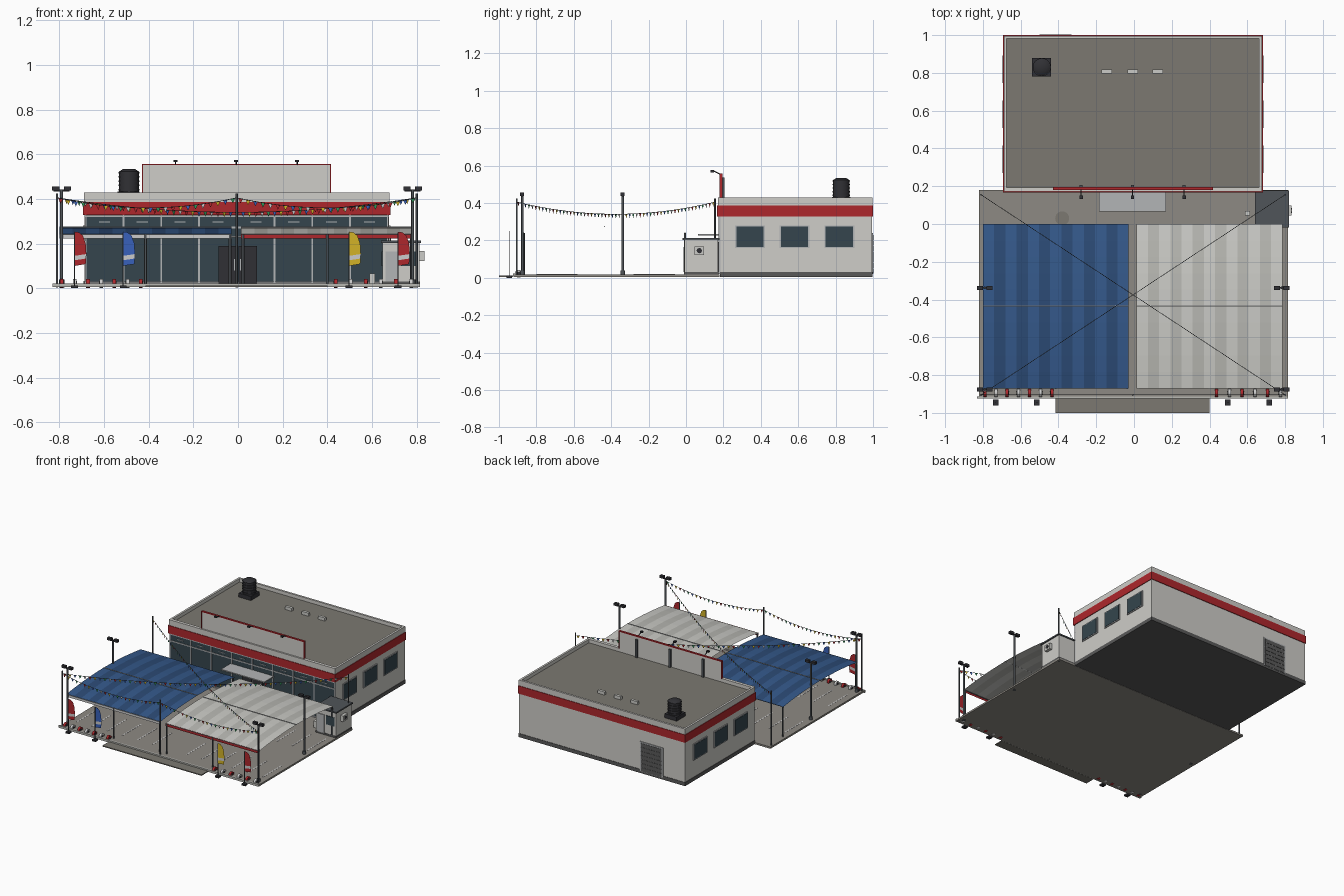
import bpy, bmesh, math
from mathutils import Vector

if "Cube" in bpy.data.objects:
    bpy.data.objects.remove(bpy.data.objects["Cube"])

def mat(name, r, g, b):
    m = bpy.data.materials.new(name)
    m.diffuse_color = (r, g, b, 1)
    m.use_nodes = True
    m.node_tree.nodes["Principled BSDF"].inputs["Base Color"].default_value = m.diffuse_color
    return m

WALL = mat("wall", .62, .61, .58); ROOF = mat("roof", .2, .19, .165); RED = mat("red", .42, .02, .025)
GLASS = mat("glass", .035, .06, .075); DARK = mat("dark", .03, .03, .035); METAL = mat("metal", .45, .46, .47)
SLAB = mat("paving", .27, .255, .23); BLUE = mat("blue", .035, .1, .26); BLUE2 = mat("deep_blue", .025, .07, .18)
PALE = mat("pale", .6, .6, .57); PALE2 = mat("pale_dim", .48, .48, .45); WHITE = mat("white", .8, .8, .8)
YELLOW = mat("yellow", .65, .45, .02); GREEN = mat("green", .03, .3, .1); STEEL = mat("steel", .08, .09, .1)
FLAGBLUE = mat("flag_blue", .04, .12, .5); BASE = mat("plinth", .1, .1, .1)

def mesh(name, verts, faces, mats, idx=None):
    me = bpy.data.meshes.new(name)
    me.from_pydata(verts, [], faces)
    for m in mats:
        me.materials.append(m)
    if idx:
        me.polygons.foreach_set("material_index", idx)
    o = bpy.data.objects.new(name, me)
    bpy.context.collection.objects.link(o)
    return o

def box(name, x0, x1, y0, y1, z0, z1, m):
    v = [(x, y, z) for z in (z0, z1) for x, y in ((x0, y0), (x1, y0), (x1, y1), (x0, y1))]
    f = [(3, 2, 1, 0), (4, 5, 6, 7), (0, 1, 5, 4), (1, 2, 6, 5), (2, 3, 7, 6), (3, 0, 4, 7)]
    return mesh(name, v, f, [m])

def rod(name, a, b, r, m, sides=8, r2=None):
    a, b = Vector(a), Vector(b)
    bm = bmesh.new()
    bmesh.ops.create_cone(bm, cap_ends=True, segments=sides, radius1=r, radius2=r if r2 is None else r2, depth=(b - a).length)
    me = bpy.data.meshes.new(name)
    bm.to_mesh(me); bm.free()
    me.materials.append(m)
    for p in me.polygons:
        p.use_smooth = len(p.vertices) == 4
    me.set_sharp_from_angle(angle=math.radians(50))
    o = bpy.data.objects.new(name, me)
    o.location = (a + b) / 2
    o.rotation_euler = (b - a).to_track_quat('Z', 'Y').to_euler()
    bpy.context.collection.objects.link(o)
    return o

# ground: forecourt slab, front kerb, driveway apron, parking lines, manhole
G = .018
box("forecourt_slab", -.82, .815, -.92, .18, .005, G, SLAB)
box("front_kerb", -.83, .815, -.925, -.912, .006, .022, PALE2)
box("driveway_apron", -.415, .4, -1, -.925, .005, .012, ROOF)
for s in (-1, 1):
    for i in range(6):
        x = s * (.14 + i * .125)
        for y in (-.8, -.28):
            box("parking_line", x - .004, x + .004, y, y + .22, G, G + .001, WHITE)
rod("manhole_cover", (-.38, .03, G), (-.38, .03, G + .002), .037, ROOF, 24)

# main building: walls, plinth, red band, roof and parapet
L, R, F, B = -.688, .677, .18, .995
box("building_walls", L, R, F + .004, B, .02, .4, WALL)
box("building_plinth", L - .003, R + .003, F + .002, B + .003, .005, .032, BASE)
box("roof_deck", L + .01, R - .01, F + .01, B - .01, .39, .402, ROOF)
def ring(name, t, out, z0, z1, m):
    box(name + "_front", L - out, R + out, F - out - .008, F + t, z0, z1, m)
    box(name + "_back", L - out, R + out, B - t, B + out, z0, z1, m)
    box(name + "_left", L - out, L + t, F + t, B - t, z0, z1, m)
    box(name + "_right", R - t, R + out, F + t, B - t, z0, z1, m)
ring("parapet", .014, .001, .38, .428, WALL)
ring("red_band", .012, .005, .328, .386, RED)

# shopfront glazing with mullions, transoms and entrance
box("shopfront_glass", L + .01, R - .01, F - .002, F + .006, .03, .325, GLASS)
for i in range(9):
    x = L + .006 + i * (R - L - .012) / 8
    box("mullion", x - .004, x + .004, F - .007, F + .004, .02, .328, METAL)
for z in (.024, .272, .322):
    box("transom", L, R, F - .006, F + .004, z - .004, z + .004, METAL)
for i in range(8):
    x = L + .09 + i * .1695
    box("vent_handle", x - .025, x + .025, F - .006, F, .294, .298, METAL)
for x in (-.088, .002):
    box("entrance_door", x, x + .082, F - .01, F, .022, .19, DARK)
    box("door_handle", x + (.07 if x < 0 else .008), x + (.074 if x < 0 else .012), F - .016, F - .01, .08, .13, METAL)
box("entrance_awning", -.185, .17, .065, F, .226, .234, METAL)

# side windows and rear shutter door
for x, s in ((L, -1), (R, 1)):
    for y in (.342, .58, .82):
        a, b = sorted((x, x + s * .006))
        box("window_frame", a, b, y - .08, y + .08, .158, .28, METAL)
        a, b = sorted((x, x + s * .008))
        box("window_pane", a, b, y - .073, y + .073, .165, .273, GLASS)
box("rear_door_frame", -.51, -.32, B, B + .005, .02, .24, METAL)
for i in range(7):
    box("rear_shutter_slat", -.5, -.33, B, B + .007, .022 + i * .03, .05 + i * .03, BASE)

# sign board with red trim, back posts and lamps
box("sign_board", -.425, .412, .182, .194, .425, .552, WALL)
box("sign_trim_top", -.43, .417, .18, .196, .551, .557, RED)
for x in (-.43, .412):
    box("sign_trim_side", x, x + .005, .18, .196, .425, .556, RED)
for x in (-.28, -.008, .265):
    box("sign_post", x - .008, x + .008, .194, .206, .4, .535, STEEL)
    rod("sign_lamp_arm", (x, .188, .552), (x, .145, .572), .003, DARK, 6)
    box("sign_lamp_head", x - .009, x + .009, .132, .15, .564, .575, DARK)

# rooftop water tank and vents
box("tank_stand", -.54, -.44, .78, .88, .402, .432, DARK)
rod("water_tank", (-.488, .83, .43), (-.488, .83, .522), .044, DARK, 24)
rod("tank_lid", (-.488, .83, .522), (-.488, .83, .533), .044, DARK, 24, .028)
for i in range(5):
    z = .438 + i * .019
    rod("tank_rib", (-.488, .83, z), (-.488, .83, z + .007), .048, DARK, 24)
for x in (-.145, -.007, .126):
    box("roof_vent", x - .028, x + .028, .798, .818, .4, .425, PALE)

# arched fabric canopies, striped sheets with front valance and posts
def canopy(name, x0, x1, m1, m2, mv):
    n, k = 13, 10
    v, f, idx = [], [], []
    for i in range(n + 1):
        for j in range(k + 1):
            t = j / k
            v.append((x0 + (x1 - x0) * i / n, -.87 + .87 * t, .242 + .03 * (1 - (2 * t - 1) ** 2)))
    for i in range(n):
        for j in range(k):
            a = i * (k + 1) + j
            f.append((a, a + k + 1, a + k + 2, a + 1)); idx.append(i % 2)
    mesh(name + "_sheet", v, f, [m1, m2], idx)
    mesh(name + "_valance", [(x0, -.87, .222), (x1, -.87, .222), (x1, -.87, .243), (x0, -.87, .243)], [(0, 1, 2, 3)], [mv])
    rod(name + "_ridge_pipe", (x0, -.435, .273), (x1, -.435, .273), .003, METAL, 6)
    for y in (-.868, -.006):
        rod(name + "_eave_pipe", (x0, y, .239), (x1, y, .239), .003, STEEL, 6)
        for x in (x0 + .008, (x0 + x1) / 2, x1 - .008):
            if y < -.5 or x != (x0 + x1) / 2:
                rod(name + "_post", (x, y, .01), (x, y, .24), .006, STEEL)
canopy("blue_canopy", -.8, -.028, BLUE, BLUE2, WHITE)
canopy("pale_canopy", .014, .785, PALE, PALE2, RED)

# flood light poles with twin heads
for x in (-.79, .782):
    for y in (-.875, -.338):
        rod("light_pole", (x, y, .003), (x, y, .44), .007, STEEL)
        rod("light_pole_foot", (x, y, .003), (x, y, .04), .012, STEEL)
        box("light_crossbar", x - .036, x + .036, y - .004, y + .004, .434, .442, DARK)
        for s in (-1, 1):
            box("flood_light", x + s * .026 - .016, x + s * .026 + .016, y - .012, y + .01, .437, .455, DARK)

# bunting poles, ropes and pennants
C = [(-.81, -.905), (.8, -.905), (.8, .155), (-.81, .155), (-.006, -.905)]
for x, y in C:
    rod("bunting_pole", (x, y, .004), (x, y, .425), .005, STEEL)
COL = [RED, YELLOW, FLAGBLUE, GREEN, WHITE]
def bunting(p, q, sag):
    p, q = Vector((*p, .405)), Vector((*q, .405))
    n = round((q - p).length / .034)
    pt = lambda t: p.lerp(q, t) - Vector((0, 0, sag * 4 * t * (1 - t)))
    cu = bpy.data.curves.new("bunting_rope", 'CURVE')
    cu.dimensions = '3D'; cu.bevel_depth = .0014; cu.bevel_resolution = 0
    sp = cu.splines.new('POLY'); sp.points.add(n)
    v, f, idx = [], [], []
    for i in range(n + 1):
        sp.points[i].co = (*pt(i / n), 1)
        if i < n:
            a, b = pt((i + .2) / n), pt((i + .8) / n)
            f.append((len(v), len(v) + 1, len(v) + 2)); idx.append(i % 5)
            v += [a, b, (a + b) / 2 - Vector((0, 0, .022))]
    cu.materials.append(STEEL)
    bpy.context.collection.objects.link(bpy.data.objects.new("bunting_rope", cu))
    mesh("bunting_pennants", v, f, COL, idx)
bunting(C[0], C[4], .045); bunting(C[4], C[1], .045)
bunting(C[0], C[2], .065); bunting(C[1], C[3], .065)

# feather flags on square bases
for x, m in ((-.732, RED), (-.514, FLAGBLUE), (.497, YELLOW), (.716, RED)):
    y = -.945
    box("flag_base", x - .015, x + .015, y - .015, y + .015, 0, .012, DARK)
    rod("flag_pole", (x, y, .01), (x, y, .25), .0025, STEEL, 6)
    left = [(0, .1), (0, .125), (0, .145), (0, .253)]
    right = [(.05, .108), (.052, .133), (.053, .153), (.05, .2), (.038, .235), (.02, .25)]
    v = [(x + a, y, z) for a, z in left + right]
    mesh("feather_flag", v, [(0, 4, 5, 1), (1, 5, 6, 2), (2, 6, 7, 8, 9, 3)], [m, WHITE], [0, 1, 0])

# half-buried painted tyres along the front
for x0, x1 in ((-.79, -.435), (.437, .775)):
    for i in range(7 if x0 < 0 else 6):
        x = x0 + i * (x1 - x0) / (6 if x0 < 0 else 5)
        m = RED if i % 2 == 0 else WHITE
        rod("painted_tyre", (x - .008, -.895, .021), (x + .008, -.895, .021), .021, m, 16)
        rod("tyre_hub", (x - .009, -.895, .021), (x + .009, -.895, .021), .011, DARK, 12)

# guard booth with roof, windows, door and air conditioner, plus a bin
box("booth_walls", .648, .812, -.008, .172, .015, .203, WALL)
box("booth_roof", .64, .82, -.018, .178, .203, .213, STEEL)
box("booth_plinth", .645, .815, -.011, .175, .01, .03, BASE)
box("booth_door", .66, .715, -.013, 0, .03, .165, METAL)
box("booth_front_window", .73, .8, -.012, 0, .1, .165, GLASS)
box("booth_side_window", .642, .65, .04, .13, .1, .165, GLASS)
box("air_conditioner", .812, .834, .045, .097, .122, .166, PALE)
rod("air_conditioner_fan", (.83, .071, .145), (.836, .071, .145), .014, DARK, 16)
box("waste_bin", .588, .614, .044, .07, G, .065, PALE)
